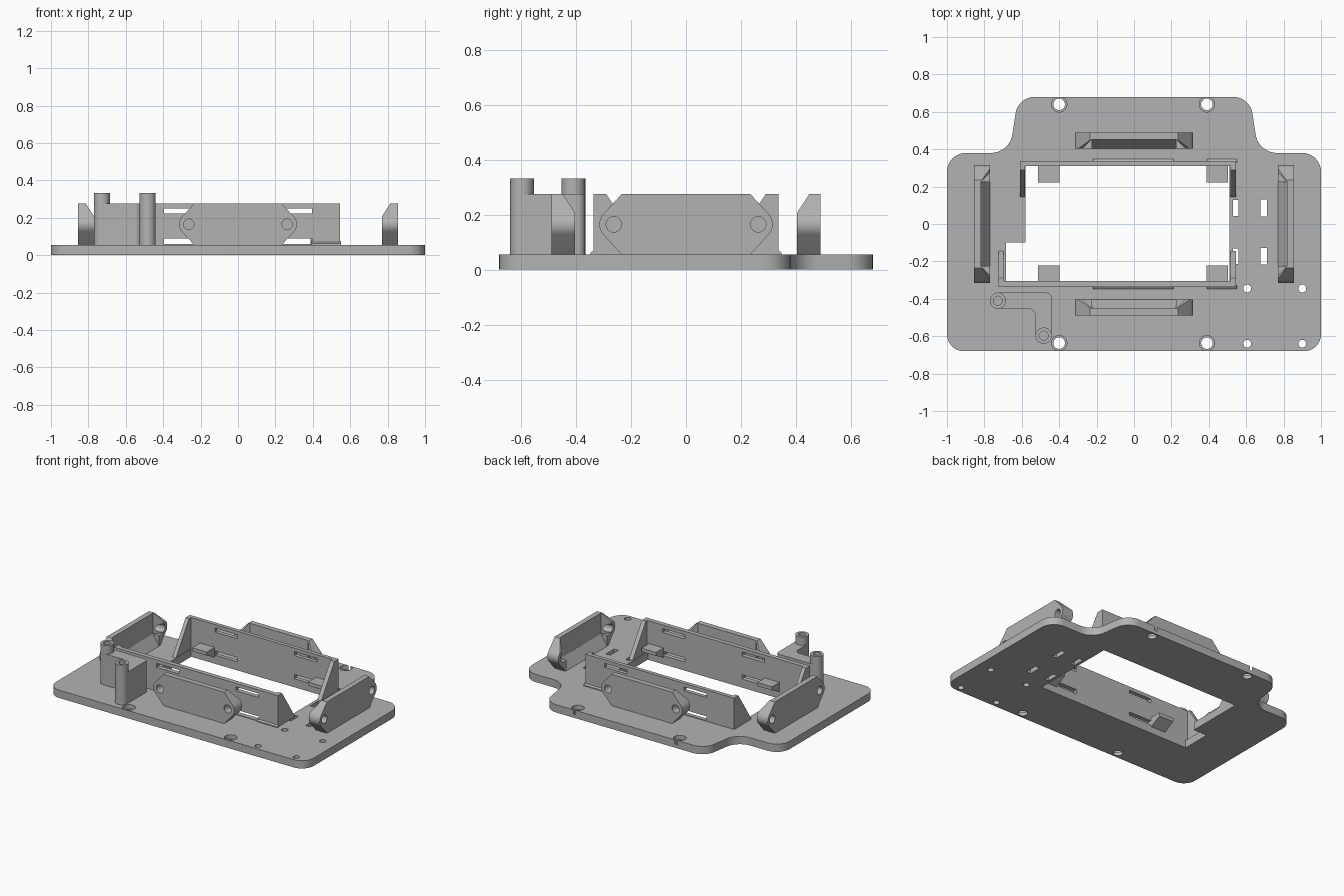
import bpy, bmesh, math
from mathutils import Vector, Matrix

if "Cube" in bpy.data.objects:
    bpy.data.objects.remove(bpy.data.objects["Cube"], do_unlink=True)

grey = bpy.data.materials.new("plain grey")
grey.use_nodes = True
COLOUR = (0.45, 0.45, 0.45, 1)
grey.diffuse_color = COLOUR
grey.node_tree.nodes["Principled BSDF"].inputs["Base Color"].default_value = COLOUR

DECK, TOP = 0.055, 0.275


def fillet(corners, steps=8):
    """Round each (x, y, tangent length) corner with a circular arc."""
    out = []
    for i, (x, y, t) in enumerate(corners):
        p = Vector((x, y))
        if t == 0:
            out.append((x, y))
            continue
        d0 = (Vector(corners[i - 1][:2]) - p).normalized()
        d1 = (Vector(corners[(i + 1) % len(corners)][:2]) - p).normalized()
        a, b, w = p + d0 * t, p + d1 * t, math.sin(d0.angle(d1) / 2)
        for k in range(steps + 1):
            s = k / steps
            f = ((1 - s) ** 2, 2 * w * s * (1 - s), s * s)
            out.append(tuple((a * f[0] + p * f[1] + b * f[2]) / sum(f)))
    return out


def circle(x, y, r, n=32):
    return [(x + r * math.cos(math.tau * i / n), y + r * math.sin(math.tau * i / n)) for i in range(n)]


def rect(x0, x1, y0, y1):
    return [(x0, y0), (x1, y0), (x1, y1), (x0, y1)]


def prism(name, outline, lo, hi, axis="z"):
    """Extrude an outline along an axis."""
    place = {"z": lambda u, v, w: (u, v, w),
             "y": lambda u, v, w: (u, w, v),
             "x": lambda u, v, w: (w, u, v)}[axis]
    bm = bmesh.new()
    base = [bm.verts.new(place(u, v, lo)) for u, v in outline]
    cap = [bm.verts.new(place(u, v, hi)) for u, v in outline]
    bm.faces.new(base)
    bm.faces.new(cap)
    n = len(base)
    for i in range(n):
        j = (i + 1) % n
        bm.faces.new((base[i], base[j], cap[j], cap[i]))
    bmesh.ops.recalc_face_normals(bm, faces=bm.faces)
    mesh = bpy.data.meshes.new(name)
    bm.to_mesh(mesh)
    bm.free()
    mesh.materials.append(grey)
    obj = bpy.data.objects.new(name, mesh)
    bpy.context.collection.objects.link(obj)
    return obj


def cut(obj, cutters):
    """Subtract the cutters, then remove them."""
    for c in cutters:
        mod = obj.modifiers.new("cut", "BOOLEAN")
        mod.operation, mod.object, mod.solver = "DIFFERENCE", c, "EXACT"
    bpy.context.view_layer.update()
    mesh = bpy.data.meshes.new_from_object(obj.evaluated_get(bpy.context.evaluated_depsgraph_get()))
    obj.modifiers.clear()
    obj.data = mesh
    for c in cutters:
        bpy.data.objects.remove(c, do_unlink=True)
    return obj


# Base plate with stepped shoulders
half = [(1, -0.68, 0.09), (1, 0.38, 0.1), (0.665, 0.38, 0.1), (0.62, 0.68, 0.09)]
plate = prism("base_plate", fillet(half + [(-x, y, t) for x, y, t in reversed(half)]), 0, DECK)
opening = [(-0.58, 0.31), (0.51, 0.31), (0.51, -0.305), (-0.685, -0.305), (-0.685, -0.1), (-0.58, -0.1)]
holes = [prism("cutter", opening, -1, 1)]
for x in (-0.4, 0.39):
    for y in (-0.637, 0.64):
        holes.append(prism("cutter", circle(x, y, 0.031), -1, 1))
        holes.append(prism("cutter", circle(x, y, 0.041), 0.025, 1))
for x in (0.605, 0.9):
    for y in (-0.345, -0.64):
        holes.append(prism("cutter", circle(x, y, 0.021), -1, 1))
for y in (0.085, -0.172):
    holes.append(prism("cutter", rect(0.53, 0.56, y - 0.042, y + 0.042), -1, 1))
    holes.append(prism("cutter", rect(0.677, 0.71, y - 0.045, y + 0.045), -1, 1))
cut(plate, holes)

# Long walls with slots, corner gussets, ledges and foot ribs
for side, s, left in (("back", 1, -0.61), ("front", -1, -0.725)):
    inner, outer = (0.31, 0.337) if s > 0 else (-0.337, -0.305)
    wall = prism(side + "_wall", rect(left, 0.545, inner, outer), DECK, TOP)
    slots = []
    for x0, x1 in ((-0.395, -0.22), (0.22, 0.395)):
        for z0, z1 in ((0.06, 0.09), (0.222, 0.25)):
            slots.append(prism("cutter", rect(x0, x1, z0, z1), inner - 0.1, outer + 0.1, "y"))
    cut(wall, slots)
    gusset = [(s * y, z) for y, z in ((0.33, DECK), (0.33, TOP), (0.29, TOP), (0.145, DECK))]
    prism(side + "_right_gusset", gusset, left, left + 0.027, "x")
    prism(side + "_left_gusset", gusset, 0.515, 0.545, "x")
    ledge = [(s * y, z) for y, z in ((0.312, 0.045), (0.312, 0.115), (0.222, 0.115), (0.222, 0.09))]
    for x in (-0.455, 0.445):
        prism(side + "_ledge", ledge, x - 0.057, x + 0.057, "x")
    foot = [(s * y, z) for y, z in ((0.33, DECK), (0.348, DECK), (0.348, 0.062), (0.33, 0.075))]
    for x0, x1 in ((-0.22, 0.21), (0.39, 0.55)):
        prism(side + "_foot_rib", foot, x0, x1, "x")

# Four clamp brackets, each with a hollowed inner side and two bolt holes
MID = (DECK + TOP) / 2
bracket_outline = fillet([(-0.235, DECK, 0), (0.235, DECK, 0), (0.335, MID, 0.05),
                          (0.235, TOP, 0), (-0.235, TOP, 0), (-0.335, MID, 0.05)])
for name, turn, dist in (("front", 0, 0.49), ("left", 90, 0.855), ("back", 180, 0.49), ("right", 270, 0.855)):
    bracket = prism(name + "_bracket", bracket_outline, 0, 0.085, "y")
    chamfer = prism("cutter", [(0.035, 0.285), (0.1, 0.285), (0.1, 0.185)], -1, 1, "x")
    pocket = prism("cutter", [(-0.225, 0.037), (0.225, 0.037), (0.285, 0.097), (-0.285, 0.097)], 0.13, 1)
    # Slope the pocket floor down to the foot
    slope = prism("cutter", [(0.037, 0.1305), (0.0851, DECK), (0.2, DECK), (0.2, 0.1305)], -0.225, 0.225, "x")
    bolts = [prism("cutter", circle(x, MID, 0.028), -1, 1, "y") for x in (-0.263, 0.263)]
    cut(bracket, [chamfer, pocket, slope] + bolts)
    bracket.data.transform(Matrix.Rotation(math.radians(turn), 4, "Z") @ Matrix.Translation((0, -dist, 0)))

# Angled block carrying two hollow posts
POSTS = ((-0.728, -0.41), (-0.483, -0.597))
block = prism("post_block", fillet([(-0.728, -0.367, 0), (-0.44, -0.367, 0.03), (-0.44, -0.597, 0),
                                    (-0.526, -0.597, 0), (-0.526, -0.453, 0.04), (-0.728, -0.453, 0)]), DECK, TOP)
cut(block, [prism("cutter", circle(x, y, 0.035), 0.1, 1) for x, y in POSTS])
for i, (x, y) in enumerate(POSTS):
    post = prism(("rear_post", "front_post")[i], circle(x, y, 0.0432), DECK, 0.333)
    cut(post, [prism("cutter", circle(x, y, 0.024), 0.15, 1)])

# Smooth the rounded faces and keep edges crisp
for obj in bpy.context.collection.objects:
    if obj.type == "MESH" and grey.name in obj.data.materials:
        obj.data.shade_smooth()
        obj.data.set_sharp_from_angle(angle=math.radians(25))
